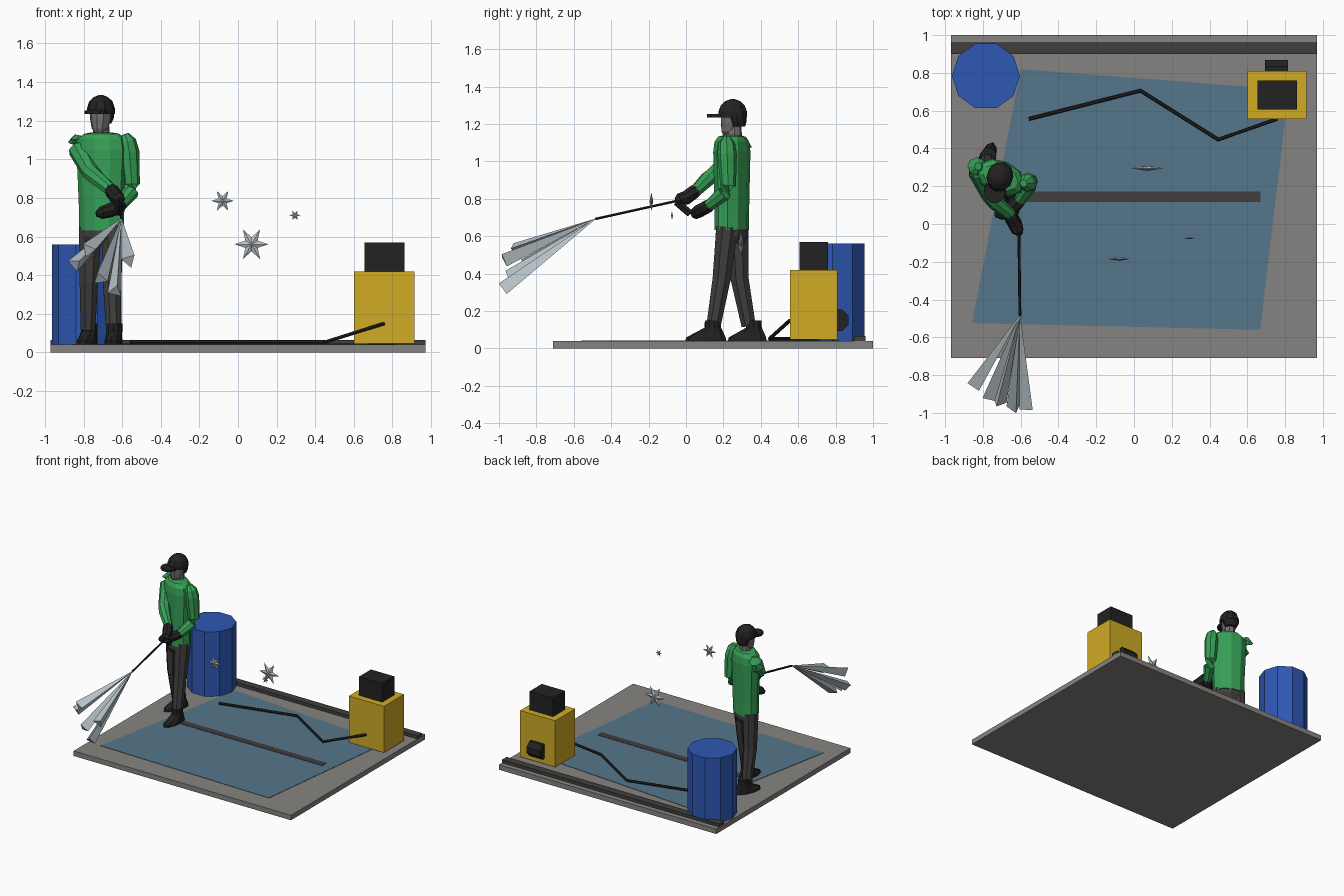
import bpy, bmesh, math
from mathutils import Vector


def material(name, hexa):
    m = bpy.data.materials.new(name)
    c = [int(hexa[i:i + 2], 16) / 255 for i in (0, 2, 4)]
    m.diffuse_color = [x / 12.92 if x <= 0.04045 else ((x + 0.055) / 1.055) ** 2.4 for x in c] + [1]
    return m


CONCRETE = material("concrete grey", "868481")
DARK = material("dark grey", "403E3D")
WATER = material("wet blue", "54768B")
BLUE = material("barrel blue", "2E58B4")
YELLOW = material("machine yellow", "D0AB25")
BLACK = material("black", "222222")
GREEN = material("shirt green", "36A056")
SKIN = material("face grey", "757371")
SPRAY = material("spray silver", "B9C4CA")


def finish(name, bm, mat):
    bmesh.ops.recalc_face_normals(bm, faces=bm.faces)
    me = bpy.data.meshes.new(name)
    bm.to_mesh(me)
    bm.free()
    me.materials.append(mat)
    ob = bpy.data.objects.new(name, me)
    bpy.context.collection.objects.link(ob)
    return ob


def skin_rings(name, rings, mat):
    """Bridge a list of equal point rings and cap both ends."""
    bm = bmesh.new()
    vs = [[bm.verts.new(p) for p in ring] for ring in rings]
    n = len(vs[0])
    for a, b in zip(vs, vs[1:]):
        for i in range(n):
            j = (i + 1) % n
            bm.faces.new((a[i], a[j], b[j], b[i]))
    bm.faces.new(vs[0][::-1])
    bm.faces.new(vs[-1])
    return finish(name, bm, mat)


def box(name, x0, x1, y0, y1, z0, z1, mat):
    corners = [(x0, y0), (x1, y0), (x1, y1), (x0, y1)]
    return skin_rings(name, [[(x, y, z) for x, y in corners] for z in (z0, z1)], mat)


def tube(name, pts, radii, mat, n=8, spin=0.0):
    """Round limb, pipe or cone following a path."""
    pts = [Vector(p) for p in pts]
    rings = []
    for k, p in enumerate(pts):
        t = (pts[min(k + 1, len(pts) - 1)] - pts[max(k - 1, 0)]).normalized()
        ref = Vector((0, 0, 1)) if abs(t.z) < 0.8 else Vector((0, 1, 0))
        u = t.cross(ref).normalized()
        v = u.cross(t)
        rings.append([p + radii[k] * (u * math.cos(spin + math.tau * i / n)
                                      + v * math.sin(spin + math.tau * i / n)) for i in range(n)])
    return skin_rings(name, rings, mat)


def loft(name, centre, turn, rings, mat, n=10):
    """Stack of horizontal ellipses (offset y, z, rx, ry) turned about z."""
    c, s = math.cos(turn), math.sin(turn)
    out = []
    for oy, z, rx, ry in rings:
        ring = []
        for i in range(n):
            a = math.tau * (i + 0.5) / n
            x, y = rx * math.cos(a), oy + ry * math.sin(a)
            ring.append((centre[0] + c * x - s * y, centre[1] + s * x + c * y, z))
        out.append(ring)
    return skin_rings(name, out, mat)


# Yard: slab, wet patch, drain and rear kerb
box("slab", -0.97, 0.97, -0.71, 1.0, 0, 0.04, CONCRETE)
wet = [(-0.857, -0.525), (0.668, -0.56), (0.82, 0.71), (-0.60, 0.82)]
skin_rings("wet_patch", [[(x, y, z) for x, y in wet] for z in (0.039, 0.043)], WATER)
box("drain_strip", -0.67, 0.67, 0.117, 0.173, 0.039, 0.0455, DARK)
box("rear_kerb", -0.97, 0.97, 0.90, 0.96, 0.038, 0.065, DARK)

# Barrel
barrel = [(-0.784 + 0.18 * math.cos(math.tau * i / 10), 0.784 + 0.18 * math.sin(math.tau * i / 10))
          for i in range(10)]
skin_rings("barrel", [[(x, y, z) for x, y in barrel] for z in (0.04, 0.56)], BLUE)

# Pressure machine with engine block, rear pump and hose
box("machine_body", 0.60, 0.913, 0.555, 0.81, 0.047, 0.42, YELLOW)
box("engine_block", 0.654, 0.862, 0.607, 0.76, 0.415, 0.57, BLACK)
tube("rear_pump", [(0.694, 0.81, 0.15), (0.814, 0.81, 0.15)], [0.063] * 2, BLACK, 8, math.pi / 8)
tube("hose", [(-0.557, 0.556, 0.052), (0.034, 0.706, 0.052), (0.446, 0.447, 0.052), (0.757, 0.556, 0.15)],
     [0.01] * 4, BLACK, 6)

# Worker: boots, legs and hips
for side, fx, fy, turn, hip, knee, ankle in (
        ("left", -0.645, 0.106, -0.12, (-0.65, 0.22, 0.65), (-0.652, 0.19, 0.37), (-0.645, 0.147, 0.12)),
        ("right", -0.783, 0.328, -0.35, (-0.765, 0.275, 0.65), (-0.772, 0.287, 0.37), (-0.777, 0.335, 0.12))):
    loft(side + "_boot", (fx, fy), turn,
         [(0, 0.038, 0.045, 0.11), (0, 0.058, 0.045, 0.107), (0.02, 0.085, 0.042, 0.075),
          (0.037, 0.11, 0.042, 0.045), (0.037, 0.15, 0.042, 0.042)], BLACK)
    tube(side + "_trouser_leg", [hip, knee, ankle], [0.063, 0.052, 0.041], DARK, 8, math.pi / 8)
TURN = -0.42
BODY = (-0.706, 0.245)
loft("hips", BODY, TURN, [(0, 0.56, 0.095, 0.06), (0, 0.60, 0.115, 0.08), (0, 0.66, 0.11, 0.078)], DARK)

# Shirt
loft("torso", BODY, TURN,
     [(0, 0.632, 0.122, 0.085), (0, 0.72, 0.122, 0.085), (0, 0.90, 0.13, 0.088), (0, 1.05, 0.138, 0.09),
      (0, 1.105, 0.128, 0.084), (0, 1.132, 0.095, 0.068), (0, 1.14, 0.05, 0.045)], GREEN)
tube("right_sleeve", [(-0.825, 0.305, 1.125), (-0.832, 0.305, 1.09), (-0.825, 0.28, 1.05),
                      (-0.765, 0.155, 0.935), (-0.735, 0.115, 0.905), (-0.65, 0.045, 0.835)],
     [0.02, 0.05, 0.055, 0.045, 0.042, 0.032], GREEN)
tube("left_sleeve", [(-0.585, 0.215, 1.13), (-0.573, 0.217, 1.095), (-0.563, 0.22, 1.04),
                     (-0.55, 0.225, 0.87), (-0.555, 0.205, 0.83), (-0.605, 0.125, 0.765)],
     [0.02, 0.045, 0.052, 0.042, 0.042, 0.032], GREEN)

# Gloves
tube("right_glove", [(-0.665, 0.062, 0.85), (-0.655, 0.045, 0.838), (-0.63, 0.0, 0.805),
                     (-0.615, -0.04, 0.795), (-0.612, -0.055, 0.79)],
     [0.025, 0.038, 0.038, 0.032, 0.015], BLACK)
tube("left_glove", [(-0.595, 0.135, 0.772), (-0.615, 0.115, 0.758), (-0.66, 0.075, 0.737),
                    (-0.71, 0.052, 0.722), (-0.735, 0.048, 0.715)],
     [0.028, 0.037, 0.038, 0.032, 0.013], BLACK)

# Head, hair, cap and brim
HEAD = (-0.71, 0.25)
HT = -0.32
loft("neck", (-0.708, 0.255), HT, [(0, 1.11, 0.045, 0.045), (0, 1.19, 0.04, 0.042)], SKIN, 8)
loft("face", HEAD, HT,
     [(-0.03, 1.14, 0.022, 0.025), (-0.018, 1.16, 0.042, 0.045), (-0.006, 1.20, 0.052, 0.06),
      (-0.002, 1.25, 0.058, 0.066)], SKIN)
loft("hair", HEAD, HT, [(0.032, 1.185, 0.045, 0.035), (0.03, 1.21, 0.058, 0.044), (0.025, 1.245, 0.064, 0.05)], BLACK)
loft("cap", HEAD, HT,
     [(0, 1.235, 0.071, 0.081), (0, 1.265, 0.071, 0.081), (0, 1.30, 0.06, 0.067),
      (0, 1.322, 0.036, 0.042), (0, 1.332, 0.012, 0.013)], BLACK)
loft("cap_brim", HEAD, HT, [(-0.082, 1.235, 0.06, 0.062), (-0.085, 1.253, 0.058, 0.06)], BLACK)

# Spray gun and lance
TIP = (-0.604, -0.485, 0.692)
tube("gun_grip", [(-0.608, -0.05, 0.782), (-0.625, 0.02, 0.722)], [0.021, 0.021], BLACK, 6)
tube("lance", [(-0.61, -0.02, 0.795), TIP], [0.0075, 0.0075], BLACK, 6)

# Fan of three-sided water jets
for i, end in enumerate([(-0.845, -0.855, 0.455), (-0.775, -0.92, 0.53), (-0.715, -0.945, 0.38),
                         (-0.635, -0.975, 0.315), (-0.565, -0.975, 0.475)]):
    tube(f"water_jet_{i + 1}", [TIP, end], [0.002, 0.042], SPRAY, 3, 0.5 + i * 0.45)


# Floating six-pointed sparkles
def sparkle(name, centre, r, depth):
    bm = bmesh.new()
    rim = []
    for i in range(12):
        a, q = math.tau * i / 12, r if i % 2 == 0 else r * 0.42
        rim.append(bm.verts.new((centre[0] + q * math.cos(a), centre[1], centre[2] + q * math.sin(a))))
    for d in (-depth, depth):
        hub = bm.verts.new((centre[0], centre[1] + d, centre[2]))
        for i in range(12):
            bm.faces.new((rim[i], rim[(i + 1) % 12], hub))
    finish(name, bm, SPRAY)


sparkle("large_sparkle", (0.07, 0.295, 0.56), 0.088, 0.014)
sparkle("medium_sparkle", (-0.08, -0.185, 0.785), 0.059, 0.01)
sparkle("small_sparkle", (0.295, -0.075, 0.71), 0.029, 0.005)
